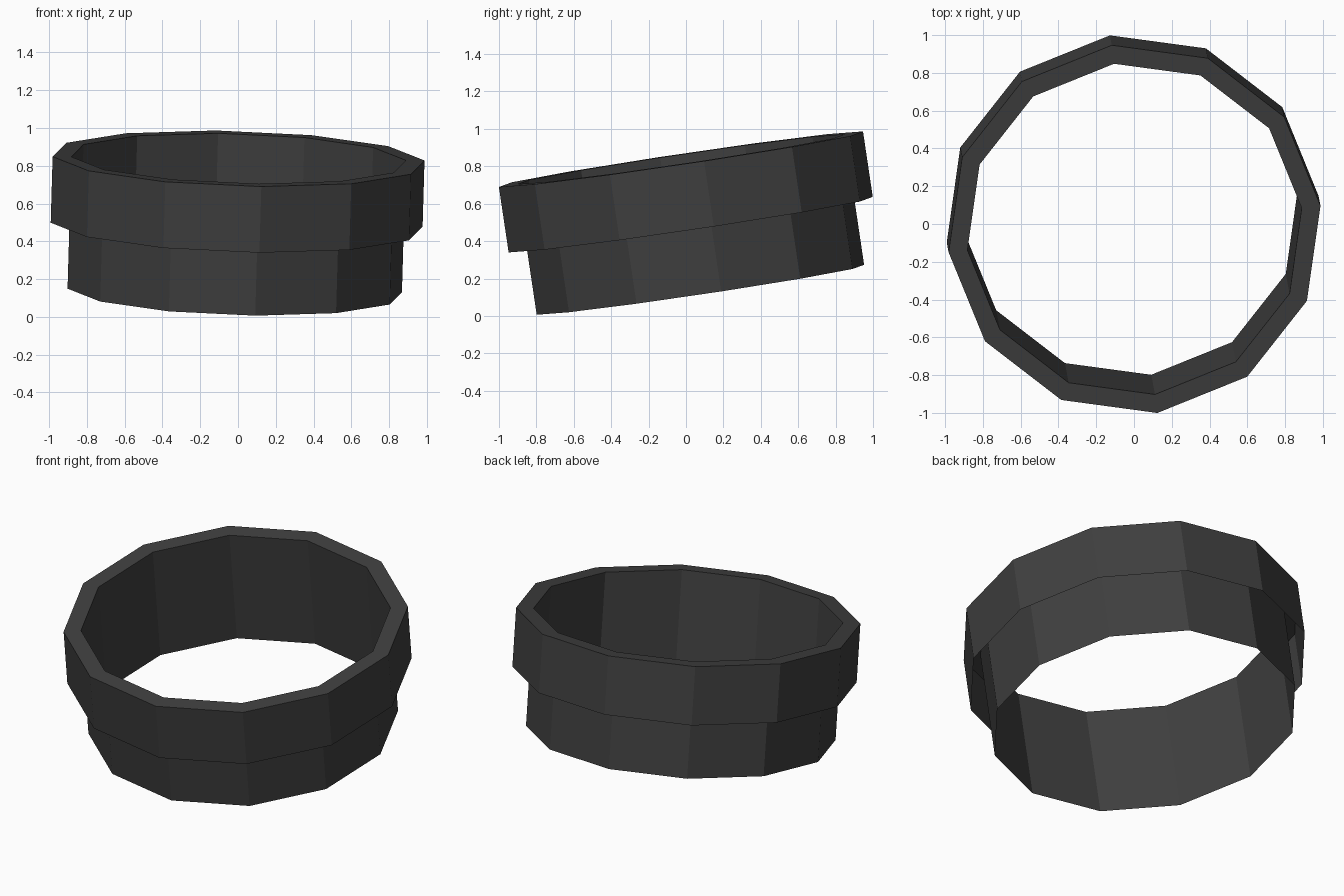
import bpy
import bmesh
import math
from mathutils import Vector, Matrix

cube = bpy.data.objects.get("Cube")
if cube:
    bpy.data.objects.remove(cube, do_unlink=True)

SIDES = 12
TURN = math.radians(7.1)                 # spin of the twelve-sided outline
AXIS = Vector((0.029, -0.149, 1.0))      # leaning axis of the ring
TOP_CENTRE = Vector((0.003, -0.027, 0.838))

# Open skin: sleeve wall up to the rim, across the rim, down the collar band
PROFILE = [(0.892, -0.706), (0.892, 0.0), (0.992, 0.0), (0.992, -0.354)]


def make_material(name, colour):
    mat = bpy.data.materials.new(name)
    mat.use_nodes = True
    mat.diffuse_color = colour
    bsdf = next(n for n in mat.node_tree.nodes if n.type == 'BSDF_PRINCIPLED')
    bsdf.inputs["Base Color"].default_value = colour
    bsdf.inputs["Roughness"].default_value = 0.7
    return mat


def lathe(name, profile, mat):
    """Revolve a (radius, height) profile into a flat-sided skin."""
    bm = bmesh.new()
    rings = []
    for radius, height in profile:
        ring = []
        for i in range(SIDES):
            a = TURN + math.tau * i / SIDES
            ring.append(bm.verts.new((radius * math.cos(a), radius * math.sin(a), height)))
        rings.append(ring)
    for a, b in zip(rings, rings[1:]):
        for i in range(SIDES):
            j = (i + 1) % SIDES
            bm.faces.new((a[i], b[i], b[j], a[j]))
    # Lean the ring and lift it into place
    lean = Vector((0, 0, 1)).rotation_difference(AXIS).to_matrix().to_4x4()
    bm.transform(Matrix.Translation(TOP_CENTRE) @ lean)
    mesh = bpy.data.meshes.new(name)
    bm.to_mesh(mesh)
    bm.free()
    mesh.materials.append(mat)
    obj = bpy.data.objects.new(name, mesh)
    bpy.context.collection.objects.link(obj)
    return obj


lathe("collar_ring", PROFILE, make_material("charcoal", (0.05, 0.05, 0.05, 1.0)))
